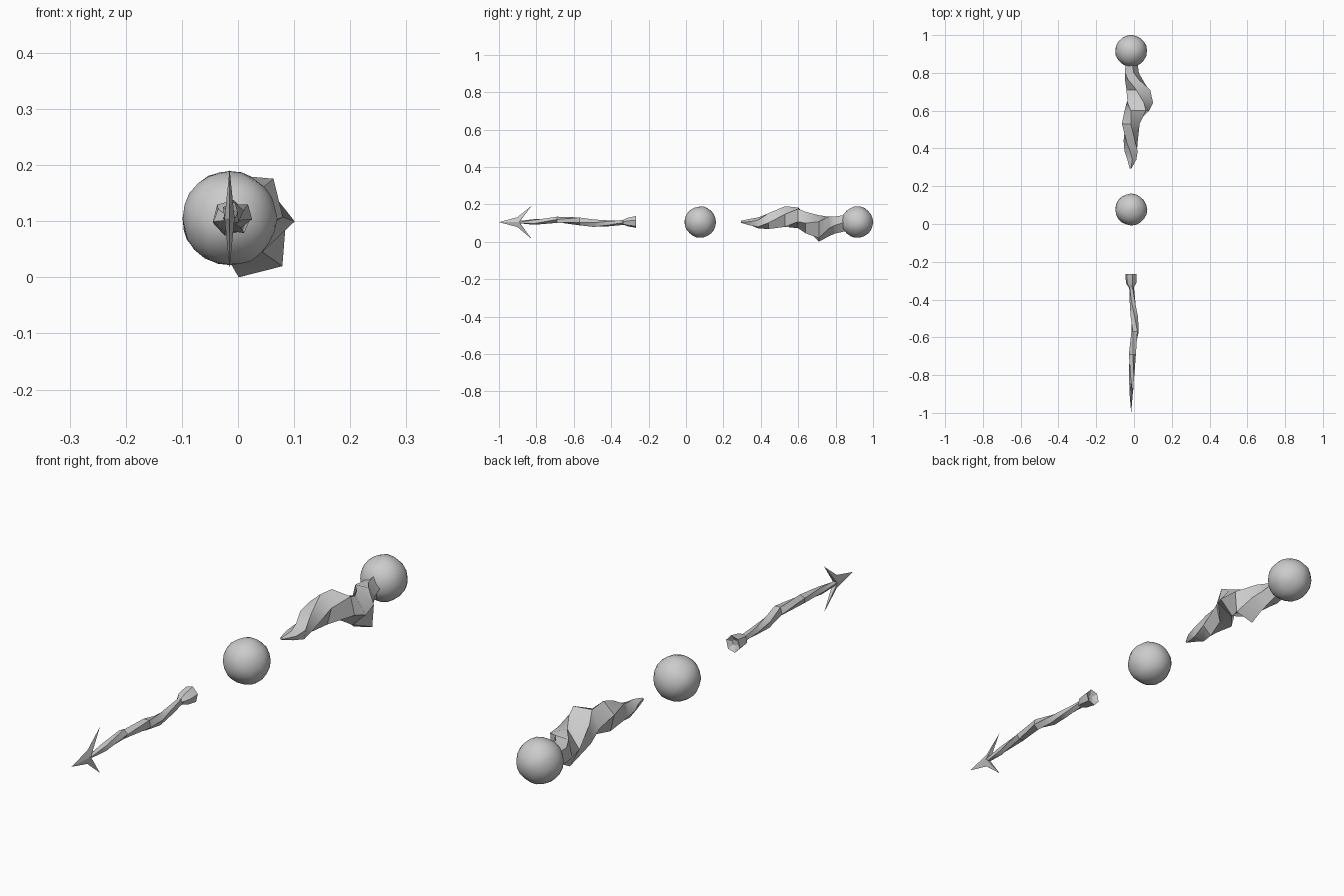
import bpy, bmesh, math
from mathutils import Vector, noise

if "Cube" in bpy.data.objects:
    bpy.data.objects.remove(bpy.data.objects["Cube"])

CX, CZ = -0.015, 0.105  # shared long axis


def finish(name, bm, angle):
    bmesh.ops.recalc_face_normals(bm, faces=bm.faces)
    mesh = bpy.data.meshes.new(name)
    bm.to_mesh(mesh)
    bm.free()
    ob = bpy.data.objects.new(name, mesh)
    bpy.context.collection.objects.link(ob)
    bpy.ops.object.select_all(action='DESELECT')
    ob.select_set(True)
    bpy.context.view_layer.objects.active = ob
    bpy.ops.object.shade_smooth_by_angle(angle=math.radians(angle))
    return ob


def loft(name, rings, sides, start=0.0, angle=35):
    """Rings are (y, x_min, x_max, z_min, z_max, twist in degrees)."""
    bm = bmesh.new()
    loops = []
    for y, x0, x1, z0, z1, twist in rings:
        a = [math.radians(start + twist) + i * math.tau / sides for i in range(sides)]
        c, s = [math.cos(t) for t in a], [math.sin(t) for t in a]
        fit = lambda v, vs, lo, hi: lo + (hi - lo) * (v - min(vs)) / (max(vs) - min(vs))
        loops.append([bm.verts.new((fit(p, c, x0, x1), y, fit(q, s, z0, z1)))
                      for p, q in zip(c, s)])
    for r0, r1 in zip(loops, loops[1:]):
        for i in range(sides):
            j = (i + 1) % sides
            bm.faces.new((r0[i], r0[j], r1[j], r1[i]))
    bm.faces.new(loops[0])
    bm.faces.new(loops[-1])
    return finish(name, bm, angle)


def ball(name, y, radius, seed):
    bm = bmesh.new()
    bmesh.ops.create_icosphere(bm, subdivisions=3, radius=1)
    for v in bm.verts:
        d = v.co.normalized()
        r = radius + 0.003 * noise.noise(d * 2.2 + Vector((seed, 0, 0)))
        v.co = Vector((CX, y, CZ)) + d * r
    return finish(name, bm, 35)


# Lumpy stone balls
ball("middle_ball", 0.076, 0.084, 1.3)
ball("rear_ball", 0.916, 0.084, 4.7)

# Twisted tail trailing from the rear ball
loft("twisted_tail", [
    (0.293, -0.024, -0.014, 0.102, 0.112, -100),
    (0.340, -0.035, 0.012, 0.088, 0.122, -80),
    (0.385, -0.050, 0.020, 0.072, 0.130, -60),
    (0.440, -0.055, 0.020, 0.068, 0.152, -35),
    (0.530, -0.064, 0.030, 0.080, 0.190, 0),
    (0.600, -0.050, 0.080, 0.072, 0.183, 30),
    (0.640, -0.040, 0.101, 0.045, 0.160, 50),
    (0.710, -0.040, 0.086, 0.000, 0.142, 85),
    (0.765, -0.048, 0.045, 0.030, 0.136, 110),
    (0.800, -0.048, 0.026, 0.045, 0.136, 125),
    (0.870, -0.045, 0.016, 0.060, 0.145, 140)], 5, 90)

# Wavy twisted shaft of the arrow
loft("arrow_shaft", [
    (-0.940, -0.018, -0.012, 0.102, 0.108, 0),
    (-0.880, -0.024, -0.004, 0.097, 0.113, 15),
    (-0.810, -0.027, 0.001, 0.091, 0.121, 40),
    (-0.690, -0.027, 0.010, 0.101, 0.134, 80),
    (-0.570, -0.014, 0.025, 0.088, 0.130, 125),
    (-0.490, -0.018, 0.021, 0.079, 0.119, 155),
    (-0.410, -0.023, 0.007, 0.083, 0.114, 185),
    (-0.320, -0.026, -0.002, 0.092, 0.118, 215)], 5)

# Flared cup on the end of the shaft
loft("shaft_cup", [
    (-0.342, -0.024, -0.004, 0.094, 0.114, 0),
    (-0.312, -0.043, 0.012, 0.083, 0.128, 0),
    (-0.266, -0.045, 0.014, 0.074, 0.138, 0),
    (-0.278, -0.025, -0.005, 0.095, 0.117, 0)], 6, 15, 25)

# Flat barbed arrowhead with a raised centre line
bm = bmesh.new()
outline = [(-1.0, 0.0), (-0.902, 0.026), (-0.825, 0.088), (-0.888, 0.005),
           (-0.888, -0.005), (-0.825, -0.090), (-0.902, -0.026)]
edge = [bm.verts.new((CX, y, CZ + z)) for y, z in outline]
for side in (-1, 1):
    ridge = bm.verts.new((CX + side * 0.009, -0.893, CZ))
    for i, v in enumerate(edge):
        bm.faces.new((v, edge[(i + 1) % len(edge)], ridge))
finish("arrow_head", bm, 15)
